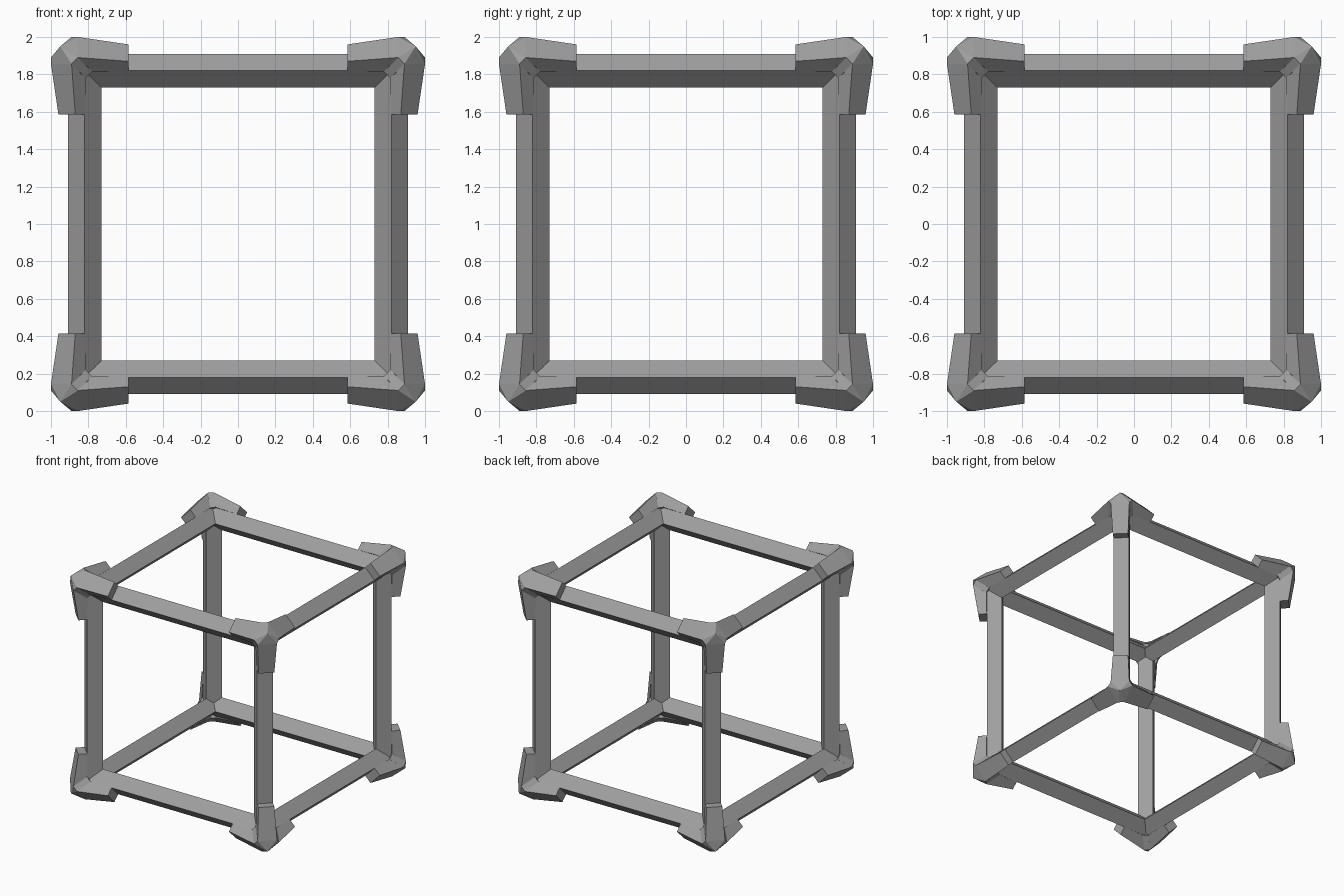
import bpy
import bmesh
from itertools import permutations
from mathutils import Vector

cube = bpy.data.objects.get("Cube")
if cube:
    bpy.data.objects.remove(cube)

CENTRE = 0.82    # beam axis distance from the middle
HALF = 0.09      # half diagonal of the diamond beam
ARM_END = 0.585  # where the cap arms stop
ROOT = 0.856     # where the cap arms meet the corner

grey = bpy.data.materials.new("grey metal")
grey.use_nodes = True
grey.diffuse_color = (0.35, 0.35, 0.35, 1)
grey.node_tree.nodes["Principled BSDF"].inputs["Base Color"].default_value = grey.diffuse_color


def hull(bm, points):
    """Add a closed convex solid around the points."""
    verts = [bm.verts.new(p) for p in points]
    result = bmesh.ops.convex_hull(bm, input=verts)
    loose = [v for v in result["geom_interior"] if isinstance(v, bmesh.types.BMVert)]
    bmesh.ops.delete(bm, geom=loose, context="VERTS")


def turn(point, axis):
    """Cycle coordinates so that the first one lies on the given axis."""
    return Vector([point[(i - axis) % 3] for i in range(3)])


def make_object(name, bm, axes):
    bmesh.ops.dissolve_limit(bm, angle_limit=0.01, verts=bm.verts, edges=bm.edges)
    bmesh.ops.recalc_face_normals(bm, faces=bm.faces)
    mesh = bpy.data.meshes.new(name)
    bm.to_mesh(mesh)
    bm.free()
    mesh.materials.append(grey)
    obj = bpy.data.objects.new(name, mesh)
    obj.location.z = 1
    bpy.context.collection.objects.link(obj)
    mirror = obj.modifiers.new("Mirror", "MIRROR")
    mirror.use_axis = axes
    mirror.use_clip = False
    mirror.use_mirror_merge = False


# Diamond beams: one per axis, mirrored to the four parallel edges
diamond = [(CENTRE + HALF, CENTRE), (CENTRE, CENTRE + HALF),
           (CENTRE - HALF, CENTRE), (CENTRE, CENTRE - HALF)]
for axis, name in enumerate(("width_beams", "depth_beams", "upright_beams")):
    bm = bmesh.new()
    hull(bm, [turn((end, a, b), axis) for end in (-0.86, 0.86) for a, b in diamond])
    make_object(name, bm, [i != axis for i in range(3)])

# Corner caps: faceted core and three tapering arms, mirrored to all corners
bm = bmesh.new()
outer_ring = list(permutations((ROOT, 0.89, 1.0)))
inner_ring = list(permutations((0.78, 0.815, 0.92)))
hull(bm, outer_ring + inner_ring + [(0.95, 0.95, 0.95)])

end_section = [(0.96, 0.87), (0.91, 0.82)]
root_section = [(1.0, 0.89), (0.92, 0.81)]
for axis in range(3):
    points = []
    for reach, section in ((ARM_END, end_section), (ROOT, root_section)):
        for a, b in section:
            points += [turn((reach, a, b), axis), turn((reach, b, a), axis)]
    hull(bm, points)
make_object("corner_caps", bm, [True] * 3)
